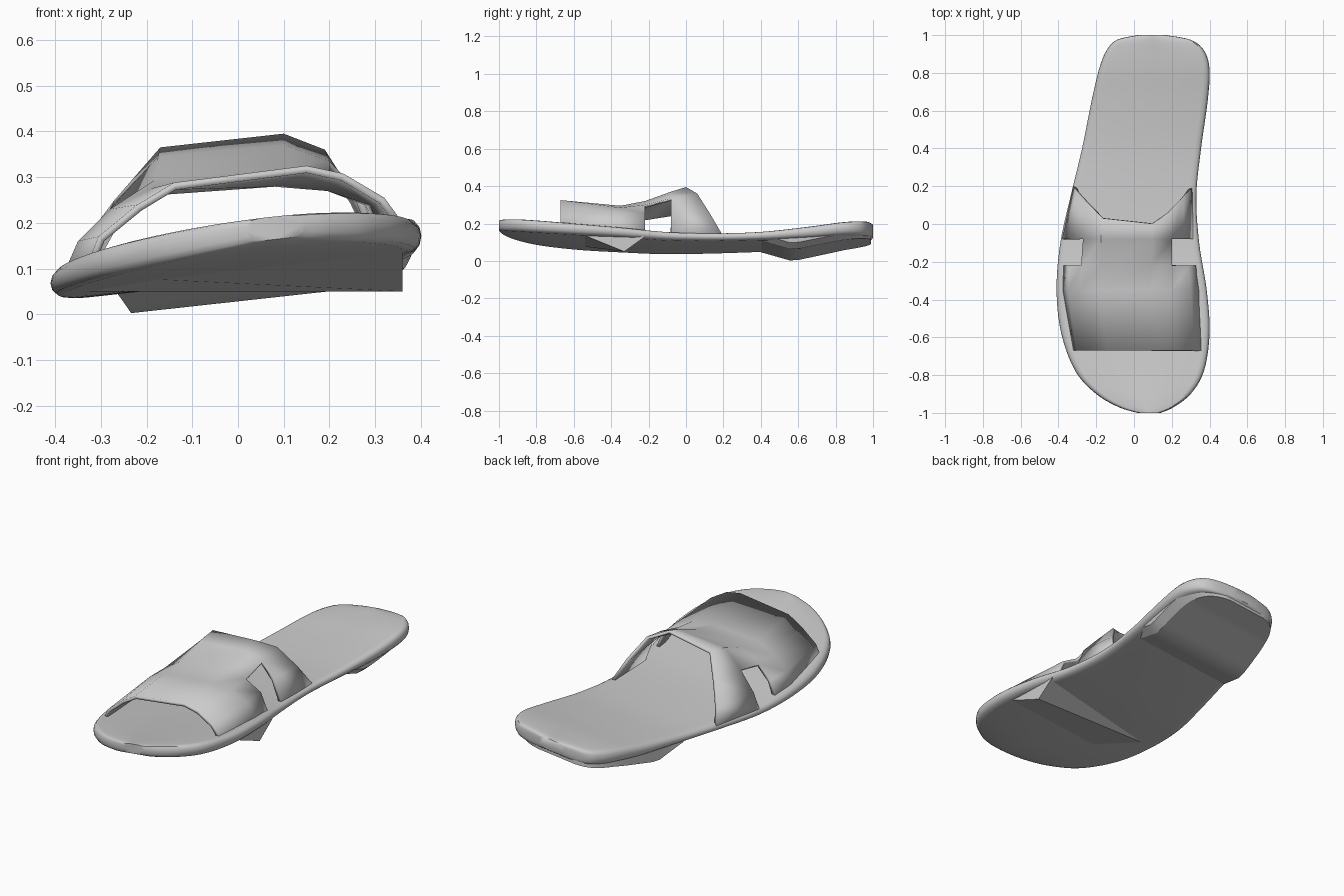
import bpy, math
from mathutils import Vector

cube = bpy.data.objects.get("Cube")
if cube:
    bpy.data.objects.remove(cube)

ROLL = 0.11  # sideways tilt of the sole

grey = bpy.data.materials.new("light_grey")
grey.use_nodes = True
grey.diffuse_color = (0.6, 0.6, 0.6, 1)
grey.node_tree.nodes["Principled BSDF"].inputs["Base Color"].default_value = (0.6, 0.6, 0.6, 1)


def loft(name, rows, closed=True, skip=(), angle=35):
    """Skin a list of equally long rows of points."""
    n = len(rows[0])
    verts = [p for row in rows for p in row]
    faces = []
    for r in range(len(rows) - 1):
        for c in range(n if closed else n - 1):
            if (r, c) not in skip:
                d = (c + 1) % n
                faces.append((r * n + c, r * n + d, (r + 1) * n + d, (r + 1) * n + c))
    if closed:
        faces.append(tuple(reversed(range(n))))
        faces.append(tuple(range(len(verts) - n, len(verts))))
    mesh = bpy.data.meshes.new(name)
    mesh.from_pydata(verts, [], faces)
    mesh.materials.append(grey)
    obj = bpy.data.objects.new(name, mesh)
    bpy.context.collection.objects.link(obj)
    bpy.ops.object.select_all(action='DESELECT')
    obj.select_set(True)
    bpy.context.view_layer.objects.active = obj
    bpy.ops.object.mode_set(mode='EDIT')
    bpy.ops.mesh.select_all(action='SELECT')
    bpy.ops.mesh.normals_make_consistent(inside=False)
    bpy.ops.object.mode_set(mode='OBJECT')
    bpy.ops.object.shade_smooth_by_angle(angle=math.radians(angle))
    return obj


def spline(points, steps):
    """Catmull-Rom samples through a list of vectors."""
    out = []
    for i in range(len(points) - 1):
        a, b = points[max(i - 1, 0)], points[i]
        c, d = points[i + 1], points[min(i + 2, len(points) - 1)]
        for s in range(steps):
            t = s / steps
            out.append(0.5 * (2 * b + (c - a) * t + (2 * a - 5 * b + 4 * c - d) * t ** 2
                              + (3 * b - a - 3 * c + d) * t ** 3))
    return out + [points[-1]]


# Sole stations: y, left edge, right edge, top height, thickness
stations = [Vector(s) for s in (
    (-1, 0.02, 0.14, 0.205, 0.05), (-0.97, -0.08, 0.21, 0.202, 0.06),
    (-0.9, -0.2, 0.3, 0.193, 0.065), (-0.78, -0.31, 0.37, 0.178, 0.065),
    (-0.58, -0.385, 0.4, 0.158, 0.06), (-0.35, -0.41, 0.385, 0.14, 0.053),
    (-0.1, -0.39, 0.345, 0.12, 0.045), (0.15, -0.335, 0.33, 0.115, 0.042),
    (0.4, -0.275, 0.355, 0.12, 0.045), (0.65, -0.225, 0.39, 0.143, 0.06),
    (0.82, -0.185, 0.4, 0.165, 0.07), (0.92, -0.145, 0.37, 0.175, 0.075),
    (0.975, -0.09, 0.3, 0.179, 0.075), (1, 0.02, 0.17, 0.178, 0.06))]
sole_path = spline(stations, 5)


def sole_section(s):
    y, left, right, top, thick = s
    r = min(0.035, (right - left) / 4)
    mid = (left + right) / 2
    half = []
    # inset from the edge and depth below the top, walking down the right side
    for inset, depth in ((1, 0), (0.4, 0.06), (0.1, 0.25), (0, 0.5), (0.1, 0.75), (0.4, 0.94), (1, 1)):
        half.append((inset * r, depth * thick))
    pts = [(mid, 0)] + [(right - i, d) for i, d in half]
    pts += [(mid, thick)] + [(left + i, d) for i, d in reversed(half)]
    return [(x, y, top - d + ROLL * x) for x, d in pts]


loft("sole", [sole_section(s) for s in sole_path], angle=50)

# Heel wedge: deepest at its front edge, thinning towards the back
HEEL_DEPTH = ((0.37, 0.085), (0.57, 0.024), (0.85, 0.077), (1, 0.095))


def heel_bottom(y):
    for (y0, z0), (y1, z1) in zip(HEEL_DEPTH, HEEL_DEPTH[1:]):
        if y <= y1:
            return z0 + (z1 - z0) * (y - y0) / (y1 - y0)
    return HEEL_DEPTH[-1][1]


heel_rows = []
for y, left, right, top, thick in sole_path:
    if 0.37 < y < 0.99:
        low, high = heel_bottom(y), top - thick * 0.6
        section = ((left + 0.015, high), (right - 0.015, high), (right - 0.02, low + 0.03),
                   (right - 0.06, low), (left + 0.01, low))
        heel_rows.append([(x, y, z + ROLL * x) for x, z in section])
loft("heel", heel_rows, angle=20)

# Cross ridge under the ball of the foot
ridge = ((-0.6, 0.12), (-0.33, 0.05), (-0.22, 0.09), (-0.25, 0.12))
loft("underside_ridge", [[(x, y, z + lift * ROLL * x) for (y, z), lift in zip(ridge, (1, 0, 1, 1))]
                         for x in (-0.33, 0.36)], angle=20)

# Strap: cross profiles from front to back, left foot to right foot
profiles = (
    (-0.67, ((-0.325, 0.12), (-0.305, 0.17), (-0.22, 0.24), (-0.14, 0.288),
             (0.15, 0.325), (0.23, 0.308), (0.32, 0.255), (0.375, 0.18))),
    (-0.35, ((-0.385, 0.08), (-0.35, 0.16), (-0.28, 0.23), (-0.19, 0.275),
             (0.08, 0.295), (0.2, 0.285), (0.3, 0.25), (0.36, 0.15))),
    (-0.22, ((-0.375, 0.08), (-0.345, 0.16), (-0.28, 0.23), (-0.18, 0.295),
             (0.09, 0.32), (0.2, 0.3), (0.29, 0.25), (0.345, 0.13))),
    (-0.08, ((-0.38, 0.07), (-0.345, 0.15), (-0.27, 0.25), (-0.175, 0.345),
             (0.1, 0.37), (0.2, 0.335), (0.27, 0.26), (0.325, 0.12))),
    (0, ((-0.32, 0.07), (-0.305, 0.15), (-0.25, 0.25), (-0.17, 0.365),
         (0.1, 0.395), (0.19, 0.36), (0.26, 0.25), (0.315, 0.13))))
rear_sweep = (0.2, 0.17, 0.11, 0.03, 0, 0.06, 0.13, 0.2)

strap_rows = []
for y, profile in profiles:
    sweep = rear_sweep if y == 0 else (0,) * len(rear_sweep)
    strap_rows.append([(x, y + dy, z) for (x, z), dy in zip(profile, sweep)])
# side notches are left open
notches = {(2, c) for c in (0, 1, 5, 6)}
strap = loft("strap", strap_rows, closed=False, skip=notches, angle=32)
solid = strap.modifiers.new("thickness", 'SOLIDIFY')
solid.thickness = 0.016
solid.offset = -1
